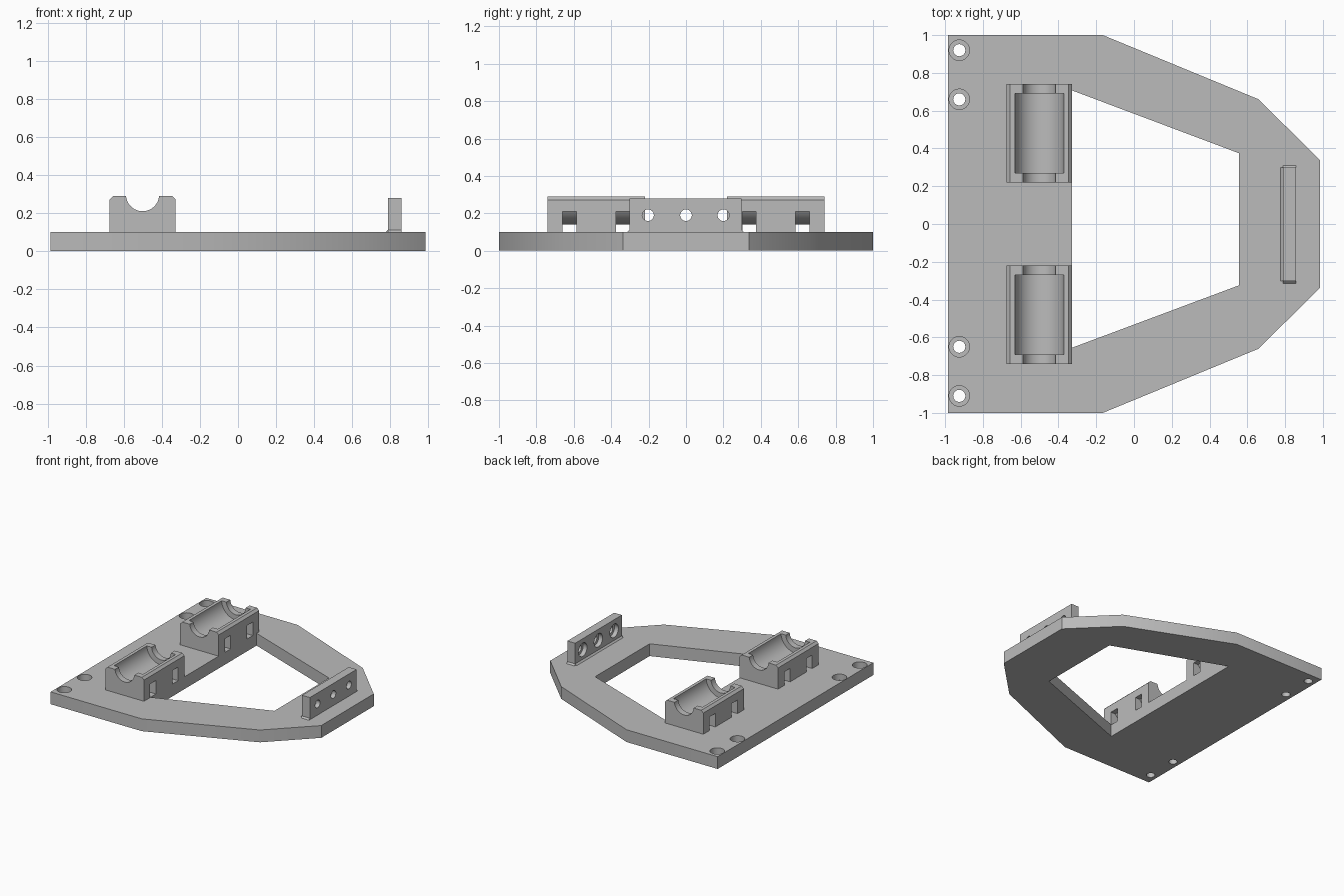
import bpy, bmesh, math
from mathutils import Matrix, Vector

if "Cube" in bpy.data.objects:
    bpy.data.objects.remove(bpy.data.objects["Cube"], do_unlink=True)

grey = bpy.data.materials.new("plain_grey")
grey.use_nodes = True
grey.diffuse_color = (0.5, 0.5, 0.5, 1)
grey.node_tree.nodes["Principled BSDF"].inputs["Base Color"].default_value = (0.5, 0.5, 0.5, 1)


def make(name, bm):
    bmesh.ops.recalc_face_normals(bm, faces=bm.faces)
    mesh = bpy.data.meshes.new(name)
    bm.to_mesh(mesh)
    bm.free()
    mesh.materials.append(grey)
    obj = bpy.data.objects.new(name, mesh)
    bpy.context.collection.objects.link(obj)
    return obj


def prism(name, points, offset):
    """Extrude a flat outline of 3D points along an offset."""
    bm = bmesh.new()
    face = bm.faces.new([bm.verts.new(p) for p in points])
    out = bmesh.ops.extrude_face_region(bm, geom=[face])
    verts = [g for g in out["geom"] if isinstance(g, bmesh.types.BMVert)]
    bmesh.ops.translate(bm, vec=offset, verts=verts)
    return make(name, bm)


def box(name, x0, x1, y0, y1, z0, z1):
    return prism(name, [(x0, y0, z0), (x1, y0, z0), (x1, y1, z0), (x0, y1, z0)], (0, 0, z1 - z0))


def rod(name, start, end, radius, sides=48):
    a, b = Vector(start), Vector(end)
    turn = (b - a).to_track_quat('Z', 'Y').to_matrix().to_4x4()
    bm = bmesh.new()
    bmesh.ops.create_cone(bm, cap_ends=True, segments=sides, radius1=radius, radius2=radius,
                          depth=(b - a).length, matrix=Matrix.Translation((a + b) / 2) @ turn)
    return make(name, bm)


def combine(target, tools, operation='DIFFERENCE'):
    """Apply boolean tools in turn, then discard them."""
    for tool in tools:
        mod = target.modifiers.new("boolean", 'BOOLEAN')
        mod.operation, mod.solver, mod.object = operation, 'EXACT', tool
        graph = bpy.context.evaluated_depsgraph_get()
        mesh = bpy.data.meshes.new_from_object(target.evaluated_get(graph))
        target.modifiers.clear()
        target.data = mesh
        bpy.data.objects.remove(tool, do_unlink=True)


def finish(obj):
    bpy.ops.object.select_all(action='DESELECT')
    obj.select_set(True)
    bpy.context.view_layer.objects.active = obj
    bpy.ops.object.shade_smooth_by_angle(angle=math.radians(30))


TOP = 0.10

# Base plate with a tapered opening and counterbored corner holes
half = [(-0.985, 1), (-0.165, 1), (0.66, 0.66), (0.985, 0.337)]
outline = half + [(x, -y) for x, y in reversed(half)]
plate = prism("base_plate", [(x, y, 0) for x, y in outline], (0, 0, TOP))
opening = [(-0.328, -0.655), (0.555, -0.325), (0.555, 0.375), (-0.328, 0.707)]
cuts = [prism("cutter", [(x, y, -0.1) for x, y in opening], (0, 0, 0.4))]
for y in (-0.91, -0.65, 0.66, 0.92):
    cuts.append(rod("cutter", (-0.925, y, -0.1), (-0.925, y, 0.2), 0.032))
    cuts.append(rod("cutter", (-0.925, y, 0.05), (-0.925, y, 0.2), 0.054))
combine(plate, cuts)
finish(plate)

# Bearing holders: chamfered blocks with a stepped cradle and strap slots
CX, CZ, W, H, C = -0.501, 0.297, 0.173, 0.29, 0.018
for name, y in (("rear_bearing_holder", 0.48), ("front_bearing_holder", -0.48)):
    right = [(W, TOP), (W, H - C), (W - C, H)]
    profile = right + [(-x, z) for x, z in reversed(right)]
    holder = prism(name, [(CX + x, y - 0.26, z) for x, z in profile], (0, 0.52, 0))
    cuts = [rod("cutter", (CX, y - 0.4, CZ), (CX, y + 0.4, CZ), 0.087, 64),
            rod("cutter", (CX, y - 0.21, CZ), (CX, y + 0.21, CZ), 0.13, 64)]
    for dy in (-0.142, 0.142):
        slot = box("cutter", CX - 0.3, CX + 0.3, y + dy - 0.037, y + dy + 0.037, TOP - 0.05, 0.21)
        combine(slot, [rod("cutter", (CX, y - 0.4, CZ), (CX, y + 0.4, CZ), 0.157, 64)])
        cuts.append(slot)
    combine(holder, cuts)
    finish(holder)

# Upright mounting tab with three counterbored holes
tab = box("mounting_tab", 0.788, 0.858, -0.302, 0.298, TOP, 0.28)
cuts = []
for y in (-0.203, 0, 0.2):
    cuts.append(rod("cutter", (0.7, y, 0.19), (0.95, y, 0.19), 0.031))
    cuts.append(rod("cutter", (0.7, y, 0.19), (0.823, y, 0.19), 0.054))
combine(tab, cuts)
finish(tab)

# Small sloped fillets along the foot of the tab
F = 0.012
prism("tab_inner_fillet", [(0.788, -0.302, TOP), (0.788 - F, -0.302, TOP), (0.788, -0.302, TOP + F)], (0, 0.6, 0))
for name, y, s in (("tab_rear_fillet", 0.298, 1), ("tab_front_fillet", -0.302, -1)):
    prism(name, [(0.788, y, TOP), (0.788, y + s * F, TOP), (0.788, y, TOP + F)], (0.07, 0, 0))
